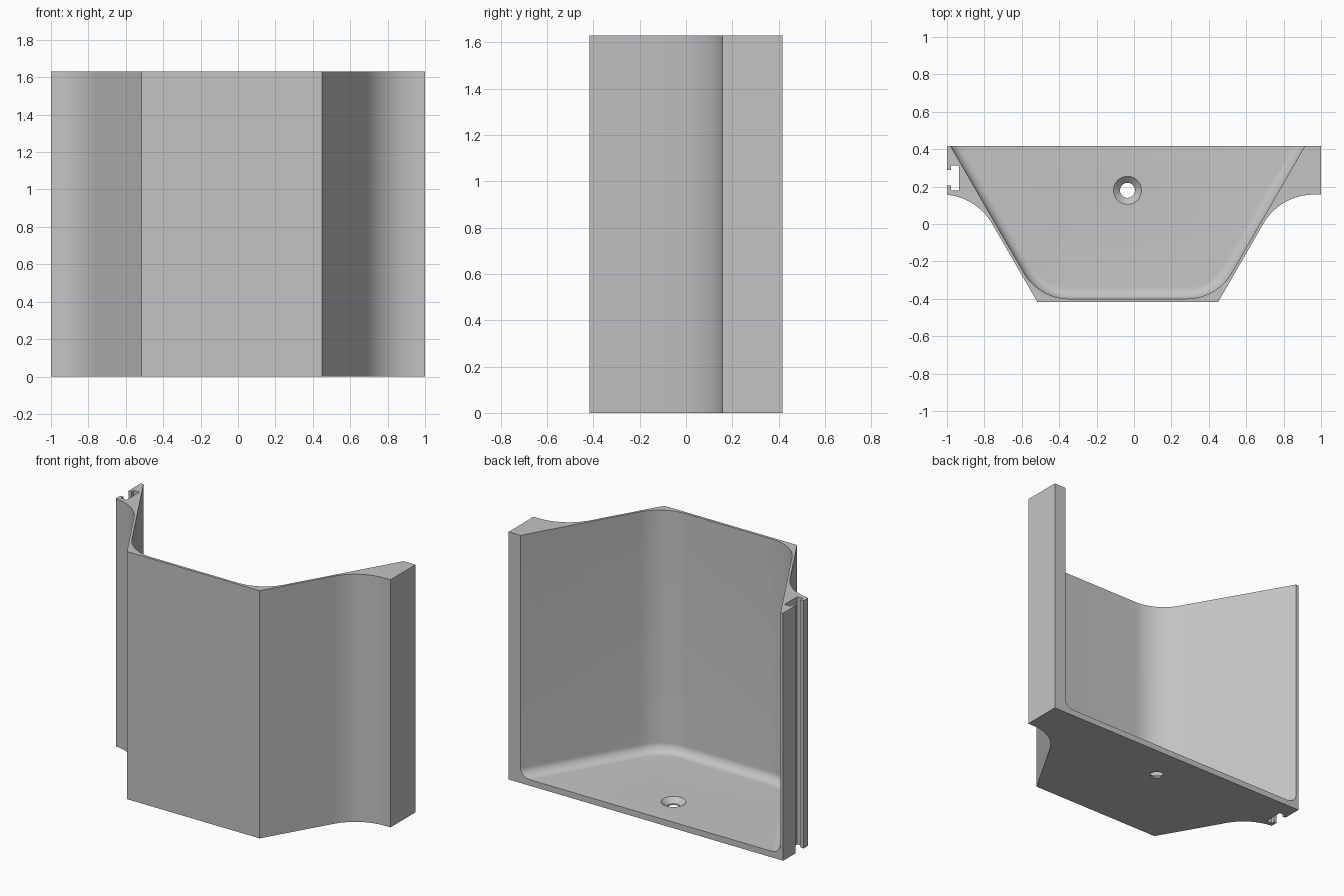
import bpy
import bmesh
from math import sin, cos, pi, radians, sqrt

cube = bpy.data.objects.get("Cube")
if cube:
    bpy.data.objects.remove(cube, do_unlink=True)

HEIGHT, BACK, FRONT = 1.63, 0.417, -0.417
FLOOR, FLOOR_FILLET = 0.04, 0.06
SLOPE = 1 / sqrt(3)          # side walls lean 60 degrees in plan

grey = bpy.data.materials.new("light_grey")
grey.use_nodes = True
colour = (0.55, 0.55, 0.55, 1)
grey.diffuse_color = colour
grey.node_tree.nodes["Principled BSDF"].inputs["Base Color"].default_value = colour


def arc(cx, cy, r, start, end, steps=14):
    angles = [radians(start + (end - start) * i / steps) for i in range(steps + 1)]
    return [(cx + r * cos(a), cy + r * sin(a)) for a in angles]


def loft(name, layers):
    """Closed solid through a stack of (outline, z) layers."""
    bm = bmesh.new()
    rings = [[bm.verts.new((x, y, z)) for x, y in pts] for pts, z in layers]
    for low, high in zip(rings, rings[1:]):
        for i in range(len(low)):
            j = (i + 1) % len(low)
            bm.faces.new((low[i], low[j], high[j], high[i]))
    bm.faces.new(rings[0][::-1])
    bm.faces.new(rings[-1])
    bmesh.ops.recalc_face_normals(bm, faces=bm.faces)
    mesh = bpy.data.meshes.new(name)
    bm.to_mesh(mesh)
    bm.free()
    mesh.materials.append(grey)
    obj = bpy.data.objects.new(name, mesh)
    bpy.context.collection.objects.link(obj)
    return obj


def body_outline():
    """Tapered front, concave shoulders, flat flanges, T-slot in the -x flange."""
    r, shoulder = 0.31, 0.157
    bend_y = shoulder - r / 2

    def shoulder_arc(corner):
        x = corner + (bend_y - FRONT) * SLOPE
        return arc(x + r * cos(pi / 6), shoulder - r, r, 150, 90)

    right = shoulder_arc(0.45) + [(1, shoulder), (1, BACK)]
    left = [(-x, y) for x, y in shoulder_arc(0.517)]
    left = [p for p in left if p[0] > -0.995] + [(-1, shoulder)]
    slot = [(-1, 0.205), (-0.978, 0.205), (-0.978, 0.18), (-0.936, 0.18),
            (-0.936, 0.312), (-0.978, 0.312), (-0.978, 0.29), (-1, 0.29)]
    return [(0.45, FRONT)] + right + [(-1, BACK)] + slot[::-1] + left[::-1] + [(-0.517, FRONT)]


def cavity_outline(inset):
    """Rounded trapezoid, open to the back, shrunk by the inset."""
    r, front, end = 0.28 - inset, -0.40 + inset, BACK + 0.1
    shift = inset * (2 * SLOPE - SLOPE)      # corner slides along the front wall
    xr, xl = 0.442 - shift, -0.509 + shift
    run = r * SLOPE
    right = arc(xr - run, front + r, r, -90, -30)
    left = arc(xl + run, front + r, r, -150, -90)
    reach = (end - front) * SLOPE
    return left + right + [(xr + reach, end), (xl - reach, end)]


def circle(r):
    return arc(-0.035, 0.18, r, 0, 352.5, 47)


# Main shell
shell = loft("holder_shell", [(body_outline(), 0), (body_outline(), HEIGHT)])

# Cavity with a rounded join between floor and walls
layers = []
for i in range(9):
    a = pi / 2 * i / 8
    layers.append((cavity_outline(FLOOR_FILLET * (1 - sin(a))),
                   FLOOR + FLOOR_FILLET * (1 - cos(a))))
layers.append((cavity_outline(0), HEIGHT + 0.1))
cavity = loft("cavity_cutter", layers)

# Countersunk screw hole
hole = loft("screw_hole_cutter", [(circle(0.04), -0.1), (circle(0.04), 0.008),
                                  (circle(0.075), FLOOR), (circle(0.075), 0.1)])

bpy.context.view_layer.objects.active = shell
shell.select_set(True)
for cutter in (cavity, hole):
    cutter.hide_render = True
    mod = shell.modifiers.new(cutter.name, "BOOLEAN")
    mod.operation, mod.solver, mod.object = "DIFFERENCE", "EXACT", cutter
    bpy.ops.object.modifier_apply(modifier=mod.name)
    bpy.data.objects.remove(cutter, do_unlink=True)

bpy.ops.object.shade_smooth_by_angle(angle=radians(25))
